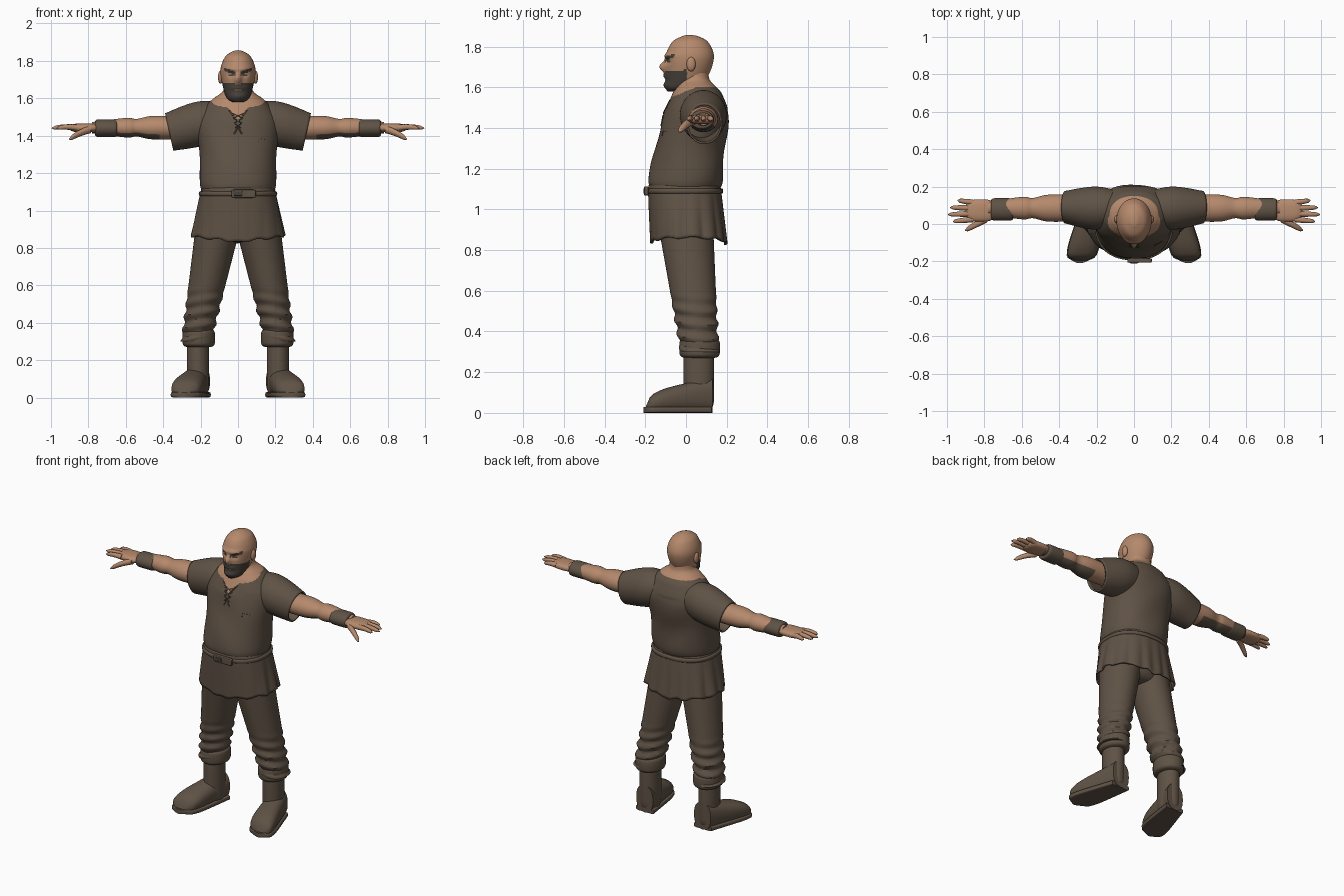
import bpy, bmesh
from math import sin, cos, pi, exp, atan2, radians, copysign
from mathutils import Vector

cube = bpy.data.objects.get("Cube")
if cube:
    bpy.data.objects.remove(cube, do_unlink=True)


def material(name, *rgb):
    made = bpy.data.materials.new(name)
    made.use_nodes = True
    made.diffuse_color = (*rgb, 1)
    made.node_tree.nodes["Principled BSDF"].inputs["Base Color"].default_value = (*rgb, 1)
    return made


cloth = material("brown cloth", .115, .085, .06)
skin = material("tan skin", .46, .25, .15)
dark = material("dark brown hair and leather", .06, .05, .04)


def smooth_between(rings, steps):
    """Interpolate softly between neighbouring sections."""
    result = []
    last = len(rings) - 1
    for index in range(last):
        before, start, end, after = (
            rings[min(max(index + shift, 0), last)] for shift in (-1, 0, 1, 2))
        for step in range(steps):
            t = step / steps
            ease, square, cubic = t * t * (3 - t - t), t * t, t * t * t
            result.append([
                b + (c - b) * ease + (c - a) / 2 * (cubic - square - square + t)
                + (d - b) / 2 * (cubic - square)
                for a, b, c, d in zip(before, start, end, after)])
    return result + [rings[last]]


def superellipse(angle, power):
    """Point on a unit circle that squares up as the power grows."""
    return [copysign(abs(value) ** (2 / power), value) for value in (cos(angle), sin(angle))]


def loft(name, axis, rings, materials, side=1, corners=32, steps=6, power=2,
         warp=None, paint=None, thickness=None):
    """Skin sections (position, centre, half size, centre, half size) along an axis."""
    bm = bmesh.new()
    loops = []
    for along, u_mid, u_half, v_mid, v_half in smooth_between(rings, steps):
        loop = []
        for corner in range(corners):
            c, s = superellipse(2 * pi * corner / corners, power)
            u, v = u_mid + u_half * c, v_mid + v_half * s
            point = Vector({"x": (along, u, v), "y": (u, along, v), "z": (u, v, along)}[axis])
            if warp:
                point = warp(point)
            loop.append(bm.verts.new((point.x * side, point.y, point.z)))
        loops.append(loop)
    for lower, upper in zip(loops, loops[1:]):
        for corner in range(corners):
            bm.faces.new((lower[corner], lower[corner - 1], upper[corner - 1], upper[corner]))
    if not thickness:
        bm.faces.new(loops[0])
        bm.faces.new(loops[-1])
    bmesh.ops.recalc_face_normals(bm, faces=bm.faces)
    bm.normal_update()
    if paint:
        for face in bm.faces:
            face.material_index = int(paint(face.calc_center_median(), face.normal))
    mesh = bpy.data.meshes.new(name)
    bm.to_mesh(mesh)
    bm.free()
    part = bpy.data.objects.new(name, mesh)
    bpy.context.collection.objects.link(part)
    for entry in materials:
        mesh.materials.append(entry)
    if thickness:
        shell = part.modifiers.new("cloth thickness", "SOLIDIFY")
        shell.thickness = thickness
        shell.offset = -1
    bpy.ops.object.select_all(action="DESELECT")
    part.select_set(True)
    bpy.context.view_layer.objects.active = part
    bpy.ops.object.shade_smooth_by_angle(angle=radians(50))
    return part


def solid(name, axis, centre, size, colour, bulge=2, **options):
    """Rounded solid, from a ball to a barrel with soft rims as bulge grows."""
    main = "xyz".index(axis)
    u, v = [i for i in range(3) if i != main]
    rings = []
    for step in range(-9, 10):
        width, along = superellipse(step * pi / 19, bulge)
        rings.append((centre[main] + size[main] * along,
                      centre[u], size[u] * width, centre[v], size[v] * width))
    return loft(name, axis, rings, [colour], steps=1, **options)


def finger(name, base, tip, radius, side):
    """Tapered tube with a round tip."""
    rings = []
    for step in range(9):
        t = step / 8
        x, y, z = Vector(base).lerp(Vector(tip), t)
        r = radius * (1 - t / 4) * ((1 - t ** 6) ** .5 + .05)
        rings.append((x, y, r, z + radius / 3 * sin(pi * t), r))
    loft(name, "x", rings, [skin], side, corners=12, steps=2)


def symmetric(rows):
    """Sections from height, half width, front and back."""
    return [(z, 0, half, (front + back) / 2, (back - front) / 2) for z, half, front, back in rows]


def bump(a, b, a_reach, b_reach):
    return exp(-(a / a_reach) ** 2 - (b / b_reach) ** 2)


# Head with nose, brow, eye sockets and chin, beard and brows painted by rule
def face_shape(point):
    if point.y < 0:
        x, z = abs(point.x), point.z
        nose = bump(x, z - 1.7, .017, .025)
        brow = bump(x - .03, z - 1.757, .04, .012)
        socket = bump(x - .036, z - 1.728, .02, .015)
        lips = bump(x, z - 1.655, .035, .012)
        chin = bump(x, z - 1.61, .04, .015)
        point.y -= .03 * nose + .01 * (brow + lips + chin - socket)
    return point


def face_paint(point, normal):
    x, y, z = abs(point.x), point.y, point.z
    front = y < -.03
    brow = front and .014 < x < .075 and abs(z - 1.727 - .4 * x) < .009
    eye = front and .022 < x < .05 and abs(z - 1.726) < .005
    edge = 1.68 - max(0, .03 - x) / 4 + max(0, y + .05) / 9
    mouth = x < .02 and abs(z - 1.643) < .003
    beard = y < .005 and z < edge and not mouth
    return brow or eye or beard


loft("head", "z", symmetric([
    (1.58, .03, -.09, 0), (1.6, .06, -.1, .05), (1.66, .08, -.1, .11), (1.75, .094, -.1, .137),
    (1.82, .07, -.07, .11), (1.85, .03, -.02, .06), (1.857, .002, .01, .02)]),
    [skin, dark], corners=96, steps=12, warp=face_shape, paint=face_paint)


# Shirt body, running into bare neck and chest above the collar
def collar(point, normal):
    neckline = point.z > 1.6 + .4 * min(0, point.y - .05)
    opening = point.y < 0 and point.z > 1.475 + 1.3 * abs(point.x)
    return neckline or opening


def shirt_folds(point):
    if point.z < 1.5:
        point.y += .004 * sin(24 * point.z + 9 * point.x) * sin(13 * point.x + 2)
    return point


shirt = loft("shirt", "z", symmetric([
    (1.08, .18, -.16, .15), (1.14, .203, -.187, .178), (1.3, .205, -.15, .19),
    (1.46, .22, -.11, .21), (1.56, .17, -.07, .18), (1.6, .13, -.05, .15),
    (1.64, .08, -.035, .115), (1.7, .07, -.035, .11)]),
    [cloth, skin], corners=128, steps=12, power=2.2, warp=shirt_folds, paint=collar)


# Pleated tunic skirt, belt and buckle
def pleats(point):
    drop = max(0, (1.12 - point.z) / .28)
    angle = atan2(point.y, point.x)
    depth = .06 if point.y > -.06 else .015
    spread = 1 + drop * depth * (abs(sin(8 * angle + .4)) - .6)
    hem = drop * (abs(point.x) / 8 + .005 * sin(11 * angle))
    return Vector((point.x * spread, point.y * spread, point.z + hem))


loft("tunic_skirt", "z", symmetric([
    (1.125, .19, -.18, .165), (1.08, .204, -.186, .174), (.83, .25, -.175, .2)]),
    [cloth], corners=128, steps=9, power=2.3, warp=pleats, thickness=.01)
solid("hips", "z", (0, 0, .96), (.19, .13, .13), cloth, bulge=4)
solid("belt", "z", (0, -.006, 1.09), (.21, .188, .018), cloth, bulge=5, corners=64, power=2.3)
solid("buckle_plate", "x", (.03, -.195, 1.09), (.065, .012, .022), cloth, bulge=8, power=6)
solid("buckle_slot", "x", (0, -.2, 1.09), (.025, .01, .012), dark, bulge=8, power=6)


# Chest laces, opening trim and pocket slit, laid on the shirt surface
def strand(name, start, end, radius, colour):
    rings = []
    for t in (0, .5, 1):
        x, z = Vector(start).lerp(Vector(end), t)
        spot = shirt.ray_cast(Vector((x, -1, z)), Vector((0, 1, 0)))[1]
        rings.append((z, x, radius, spot.y, radius))
    loft(name, "z", rings, [colour], corners=8, steps=2)


bpy.context.view_layer.update()
for side in (-1, 1):
    for row in range(3):
        half, low = .016 + row * .005, 1.44 + row * .027
        strand("crossed_lace", (-half * side, low), (half * side, low + .024), .004, dark)
    strand("lace_end", (side * .02, 1.41), (0, 1.45), .004, cloth)
    strand("opening_trim", (0, 1.475), (side * .05, 1.54), .005, cloth)
strand("pocket_slit_top", (.11, 1.386), (.15, 1.38), .002, dark)
strand("pocket_slit_side", (.11, 1.36), (.111, 1.386), .002, dark)


def sleeve_slant(point):
    point.x += (point.z - 1.43) * max(0, point.x - .15)
    return point


def creases(point):
    low = min(1, max(0, (.6 - point.z) * 7))
    push = .007 * low * sin(95 * point.z + 14 * point.x + 8 * point.y)
    return point + Vector((copysign(push, push * (point.x - .2)),
                           copysign(push, push * (point.y - .05)), 0))


def arm_underside(point, normal):
    return normal.z < -.6 and abs(point.x) > .42


def leg_section(z):
    """The leg leans outward and slims toward the ankle."""
    half = .058 + .068 * z
    return z, .28 - .19 * z, half, .1 - .11 * z, half + .014


def foot_section(t, sole):
    """From heel to toe, turned a little outward."""
    toe = (1 - t ** 8) ** .5 + .1
    half = (.055 + .03 * t) * toe
    height = .03 if sole else (.16 - .07 * t) * toe
    grow = .004 if sole else 0
    return .13 - .335 * t - grow, .21 + .08 * t, half + grow, height / 2, height / 2


for label, side in (("left", 1), ("right", -1)):
    solid(label + "_ear", "z", (.093, .025, 1.713), (.014, .022, .035), skin, side=side)

    # Sleeve, bare arm and wristband
    loft(label + "_sleeve", "x", [
        (.06, .09, .08, 1.48, .09), (.2, .085, .115, 1.464, .12), (.37, .09, .087, 1.42, .1)],
        [cloth], side, corners=48, steps=9, warp=sleeve_slant, thickness=.01)
    loft(label + "_arm", "x", [
        (x, .085, radius * 1.15, 1.443, radius)
        for x, radius in ((.25, .06), (.45, .063), (.54, .047), (.6, .052), (.78, .03))],
        [skin, cloth], side, paint=arm_underside)
    solid(label + "_wristband", "x", (.705, .078, 1.44), (.06, .06, .047), cloth,
          bulge=8, side=side)

    # Hand
    solid(label + "_palm", "x", (.82, .072, 1.442), (.08, .06, .024), skin,
          bulge=3, power=2.5, side=side)
    reaches = {"index": .97, "middle": .997, "ring": .985, "little": .945}
    for order, (digit, reach) in enumerate(reaches.items()):
        y = .025 + .03 * order
        finger(f"{label}_{digit}_finger", (.86, y, 1.443), (reach, y * 1.25 - .018, 1.44),
               .0155, side)
    finger(label + "_thumb", (.785, .03, 1.435), (.905, -.035, 1.38), .02, side)

    # Trouser leg and rolled cuff
    loft(label + "_trouser_leg", "z", [leg_section(z) for z in (.3, .5, .7, .92)],
         [cloth], side, corners=48, steps=16, warp=creases)
    solid(label + "_trouser_cuff", "z", (.21, .067, .318), (.087, .1, .05), cloth,
          bulge=5, corners=48, side=side)

    # Boot
    solid(label + "_boot_shaft", "z", (.214, .063, .17), (.06, .075, .15), cloth,
          bulge=8, side=side)
    for piece, sole in (("foot", False), ("sole", True)):
        loft(f"{label}_boot_{piece}", "y", [foot_section(step / 12, sole) for step in range(13)],
             [cloth], side, steps=2, power=6 if sole else 2.4)
